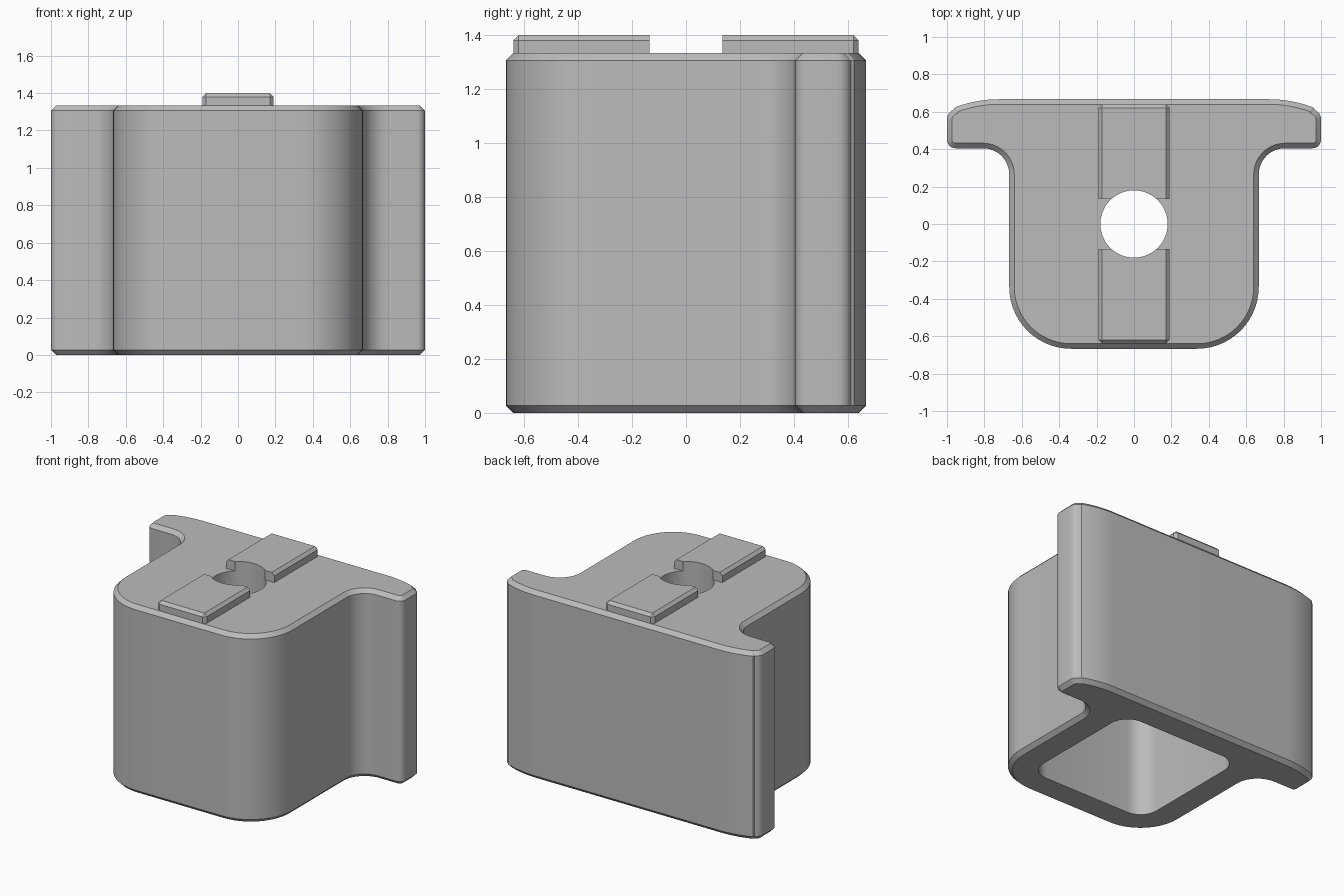
import bpy, bmesh
from math import cos, sin, radians, pi

if "Cube" in bpy.data.objects:
    bpy.data.objects.remove(bpy.data.objects["Cube"])

HEIGHT = 1.333
HALF = 0.667
CHAMFER = 0.027

grey = bpy.data.materials.new("plain grey")
grey.use_nodes = True
grey.diffuse_color = (0.5, 0.5, 0.5, 1)
grey.node_tree.nodes["Principled BSDF"].inputs["Base Color"].default_value = grey.diffuse_color


def arc(cx, cy, r, start, end, steps=10):
    angles = [radians(start + (end - start) * i / steps) for i in range(steps + 1)]
    return [(cx + r * cos(a), cy + r * sin(a)) for a in angles]


def prism(bm, outline, z0, z1):
    """Extrude a closed outline upward."""
    base = bm.faces.new([bm.verts.new((x, y, z0)) for x, y in outline])
    up = bmesh.ops.extrude_face_region(bm, geom=[base])["geom"]
    bmesh.ops.translate(bm, vec=(0, 0, z1 - z0),
                        verts=[g for g in up if isinstance(g, bmesh.types.BMVert)])
    bmesh.ops.recalc_face_normals(bm, faces=bm.faces)


def bevel(bm, edges, offset):
    bmesh.ops.bevel(bm, geom=edges, offset=offset, segments=1,
                    affect='EDGES', profile=0.5, clamp_overlap=False)


def finish(bm, name):
    mesh = bpy.data.meshes.new(name)
    bm.to_mesh(mesh)
    bm.free()
    mesh.materials.append(grey)
    obj = bpy.data.objects.new(name, mesh)
    bpy.context.collection.objects.link(obj)
    return obj


def cut(obj, cutter):
    mod = obj.modifiers.new("cut", 'BOOLEAN')
    mod.operation = 'DIFFERENCE'
    mod.solver = 'EXACT'
    mod.object = cutter
    bpy.context.view_layer.objects.active = obj
    bpy.ops.object.modifier_apply(modifier=mod.name)


# Body: rounded block with a wide flange along the back
right_half = (arc(0.337, -0.337, 0.33, -90, 0, 14)
              + arc(0.807, 0.265, 0.14, 180, 90)
              + arc(0.955, 0.45, 0.045, -90, 0, 5)
              + arc(0.945, 0.56, 0.055, 0, 68, 5)
              + arc(0.72, -0.003, 0.67, 69, 90, 8))
outline = right_half + [(-x, y) for x, y in reversed(right_half)]
bm = bmesh.new()
prism(bm, outline, 0, HEIGHT)
rims = [e for e in bm.edges if abs(e.verts[0].co.z - e.verts[1].co.z) < 1e-5]
bevel(bm, rims, CHAMFER)
body = finish(bm, "body")

# Hollow open at the bottom
inner, r = 0.47, 0.13
pocket = []
for i, (sx, sy) in enumerate([(1, 1), (-1, 1), (-1, -1), (1, -1)]):
    pocket += arc(sx * (inner - r), sy * (inner - r), r, 90 * i, 90 * i + 90, 8)
bm = bmesh.new()
prism(bm, pocket, -0.2, HEIGHT - 0.2)
pocket_cutter = finish(bm, "pocket_cutter")

# Round hole through the top
bm = bmesh.new()
prism(bm, arc(0, 0, 0.18, 0, 360, 64)[:-1], 0.9, 1.7)
hole_cutter = finish(bm, "hole_cutter")

cut(body, pocket_cutter)
cut(body, hole_cutter)

# Two raised locating keys, chamfered on top and at the outer ends
keys = []
for side, name in ((-1, "front_key"), (1, "back_key")):
    near, far, w = side * 0.135, side * 0.64, 0.19
    bm = bmesh.new()
    prism(bm, [(-w, near), (w, near), (w, far), (-w, far)], HEIGHT - 0.01, 1.4)
    chamfered = []
    for e in bm.edges:
        mid = (e.verts[0].co + e.verts[1].co) / 2
        on_top = mid.z > 1.39
        at_end = abs(mid.y - far) < 0.01 and mid.z > HEIGHT
        if at_end or (on_top and abs(mid.x) > 0.1):
            chamfered.append(e)
    bevel(bm, chamfered, 0.02)
    key = finish(bm, name)
    cut(key, hole_cutter)
    keys.append(key)

for helper in (pocket_cutter, hole_cutter):
    bpy.data.objects.remove(helper)

# Smooth curved walls, crisp chamfers
for obj in [body] + keys:
    bpy.ops.object.select_all(action='DESELECT')
    obj.select_set(True)
    bpy.context.view_layer.objects.active = obj
    bpy.ops.object.shade_smooth_by_angle(angle=radians(25))
